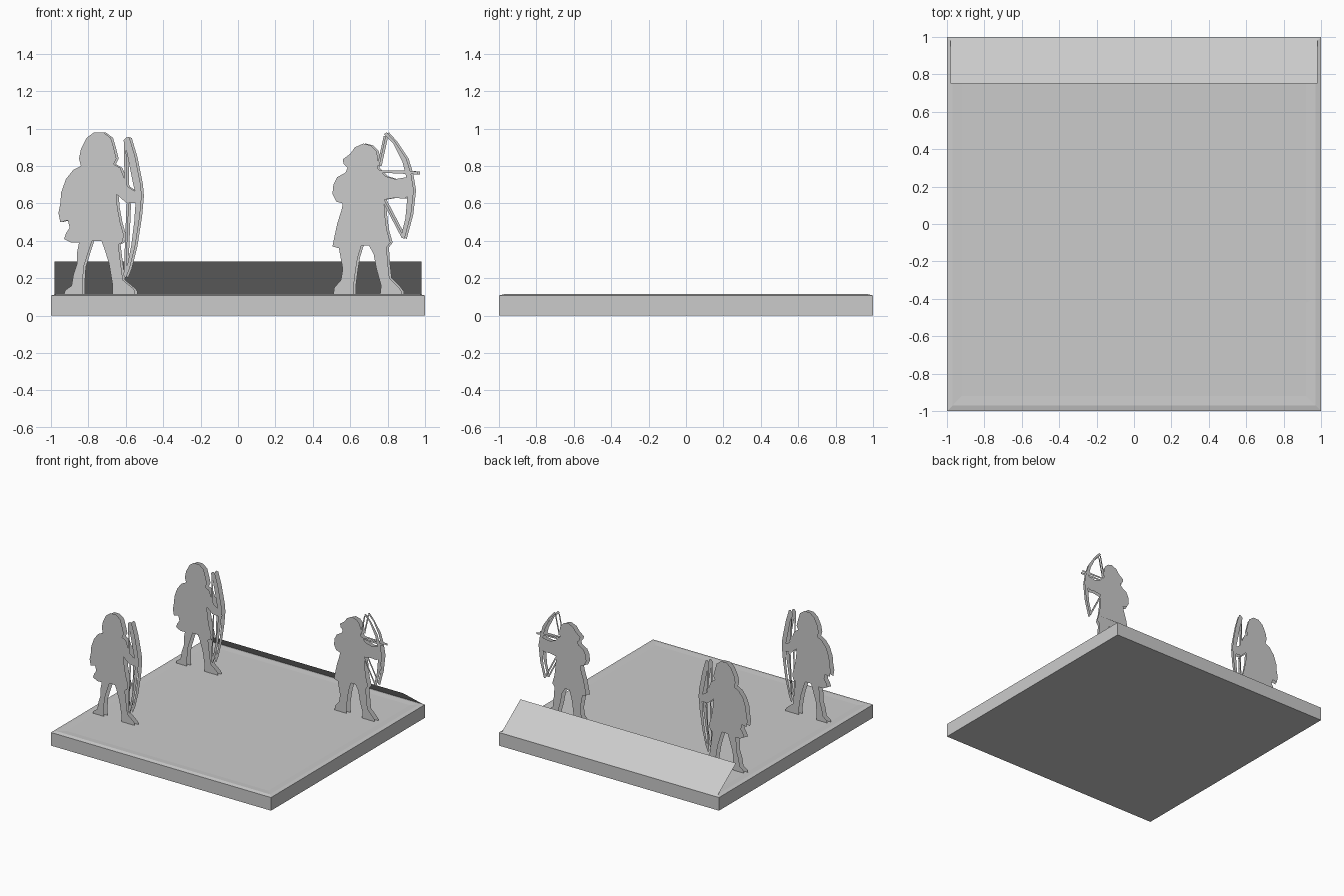
import bpy, bmesh

grey = bpy.data.materials.new("light grey")
grey.diffuse_color = (0.6, 0.6, 0.6, 1)
TOP = 0.115  # level the figures stand on


def finish(bm, name):
    me = bpy.data.meshes.new(name)
    bm.to_mesh(me)
    bm.free()
    me.materials.append(grey)
    ob = bpy.data.objects.new(name, me)
    bpy.context.collection.objects.link(ob)
    return ob


def strip(path, w):
    """Closed outline of a thin ribbon, given its centre line and width in x."""
    return [(x - w / 2, z) for x, z in path] + [(x + w / 2, z) for x, z in reversed(path)]


def cutout(name, shapes, place, towards):
    """Flat silhouette made of several outlines, facing the given direction."""
    bm = bmesh.new()
    for pts in shapes:
        f = bm.faces.new([bm.verts.new(place(a, b)) for a, b in pts])
        f.normal_update()
        if f.normal.dot(towards) < 0:
            f.normal_flip()
    bmesh.ops.triangulate(bm, faces=bm.faces[:])
    return finish(bm, name)


def standing(name, shapes, y):
    """Front and back card of a figure, slightly apart."""
    cutout(name + "_front", shapes, lambda a, b: (a, y - 0.015, b), bm_dir(0, -1, 0))
    cutout(name + "_back", shapes, lambda a, b: (a + 0.012, y + 0.015, b), bm_dir(0, 1, 0))


def bm_dir(x, y, z):
    from mathutils import Vector
    return Vector((x, y, z))


# Base tile: square slab with a low raised rim
bm = bmesh.new()
rings = [(1, 0), (1, 0.108), (0.97, 0.115), (0.92, 0.112)]
loops = [[bm.verts.new((sx * r, sy * r, z)) for sx, sy in ((-1, -1), (1, -1), (1, 1), (-1, 1))]
         for r, z in rings]
bm.faces.new(loops[0][::-1])
for lo, hi in zip(loops, loops[1:]):
    for i in range(4):
        j = (i + 1) % 4
        bm.faces.new((lo[i], lo[j], hi[j], hi[i]))
bm.faces.new(loops[-1])
finish(bm, "base_tile")

# Sloping bank at the back edge: one tilted sheet
cutout("back_bank", [[(-0.98, 0), (0.98, 0), (0.98, 1), (-0.98, 1)]],
       lambda a, t: (a, 0.995 - 0.245 * t, 0.11 + 0.18 * t), bm_dir(0, 1, 1))

# Hooded figure resting with a tall bow
body = [(-.93, TOP), (-.925, .135), (-.89, .16), (-.88, .22), (-.86, .28), (-.86, .34), (-.85, .39),
        (-.89, .39), (-.93, .41), (-.92, .44), (-.90, .47), (-.91, .51), (-.95, .50), (-.96, .55),
        (-.95, .60), (-.945, .66), (-.92, .73), (-.88, .78), (-.84, .80), (-.85, .84), (-.84, .89),
        (-.81, .95), (-.77, .98), (-.72, .98), (-.68, .95), (-.665, .90), (-.65, .84), (-.665, .81),
        (-.63, .79), (-.61, .74), (-.59, .69), (-.56, .67), (-.535, .66), (-.535, .60), (-.60, .605),
        (-.65, .65), (-.645, .58), (-.63, .50), (-.61, .43), (-.62, .39), (-.64, .38), (-.63, .30),
        (-.615, .19), (-.56, .145), (-.55, .13), (-.55, TOP), (-.67, TOP), (-.67, .16), (-.69, .28),
        (-.715, .36), (-.73, .40), (-.78, .40), (-.80, .34), (-.825, .26), (-.83, .18), (-.83, TOP)]
tall_bow = [(-.61, .94), (-.595, .955), (-.58, .95), (-.55, .85), (-.52, .70), (-.515, .64),
            (-.525, .53), (-.55, .37), (-.58, .25), (-.60, .20), (-.615, .22), (-.59, .28),
            (-.57, .38), (-.555, .50), (-.548, .60), (-.55, .66), (-.56, .70), (-.59, .85)]
tall_string = strip([(-.605, .94), (-.60, .69)], .012)
low_string = strip([(-.59, .60), (-.605, .22)], .012)
resting = [body, tall_bow, tall_string, low_string]

for side, y in (("near", -0.54), ("far", 0.54)):
    standing("resting_figure_" + side, resting, y)

# Hooded figure drawing a bow
body = [(.51, TOP), (.515, .15), (.55, .19), (.56, .25), (.545, .33), (.54, .36), (.505, .37),
        (.515, .42), (.53, .49), (.555, .57), (.56, .60), (.525, .61), (.505, .65), (.51, .70),
        (.53, .74), (.575, .765), (.585, .79), (.565, .81), (.56, .835), (.60, .865), (.625, .90),
        (.67, .92), (.71, .91), (.74, .88), (.75, .835), (.745, .79), (.79, .745), (.84, .73),
        (.90, .74), (.93, .72), (.925, .65), (.89, .625), (.84, .63), (.78, .62), (.785, .54),
        (.795, .46), (.815, .39), (.795, .365), (.80, .29), (.81, .20), (.86, .15), (.875, .13),
        (.875, TOP), (.76, TOP), (.765, .16), (.74, .25), (.725, .33), (.70, .375), (.66, .375),
        (.64, .31), (.63, .25), (.62, .17), (.62, TOP)]
short_bow = [(.78, .97), (.795, .98), (.84, .93), (.90, .84), (.925, .76), (.94, .67), (.925, .54),
             (.89, .41), (.87, .42), (.895, .52), (.905, .63), (.905, .72), (.88, .82), (.83, .92)]
arrow = [(.75, .765), (.96, .755), (.96, .77), (.91, .775), (.75, .777)]
aiming = [body, short_bow, arrow,
          strip([(.785, .96), (.75, .80)], .012), strip([(.77, .63), (.88, .42)], .014)]
standing("aiming_figure", aiming, 0.54)

# Flat shape lying on the tile at the front right
fallen = [(.56, -.35), (.75, -.355), (.79, -.375), (.94, -.41), (.85, -.46), (.845, -.54),
          (.81, -.595), (.72, -.61), (.68, -.65), (.64, -.65), (.625, -.57), (.635, -.485),
          (.575, -.51), (.60, -.44), (.555, -.41)]
fallen_bow = [(.53, -.38), (.65, -.36), (.78, -.345), (.865, -.35), (.78, -.335), (.64, -.348)]
boots = [[(x - .02, -.73), (x + .025, -.73), (x + .015, -.755), (x - .015, -.755)]
         for x in (.66, .81)]
cutout("fallen_figure", [fallen, fallen_bow] + boots,
       lambda a, b: (a, b, 0.1135), bm_dir(0, 0, 1))
